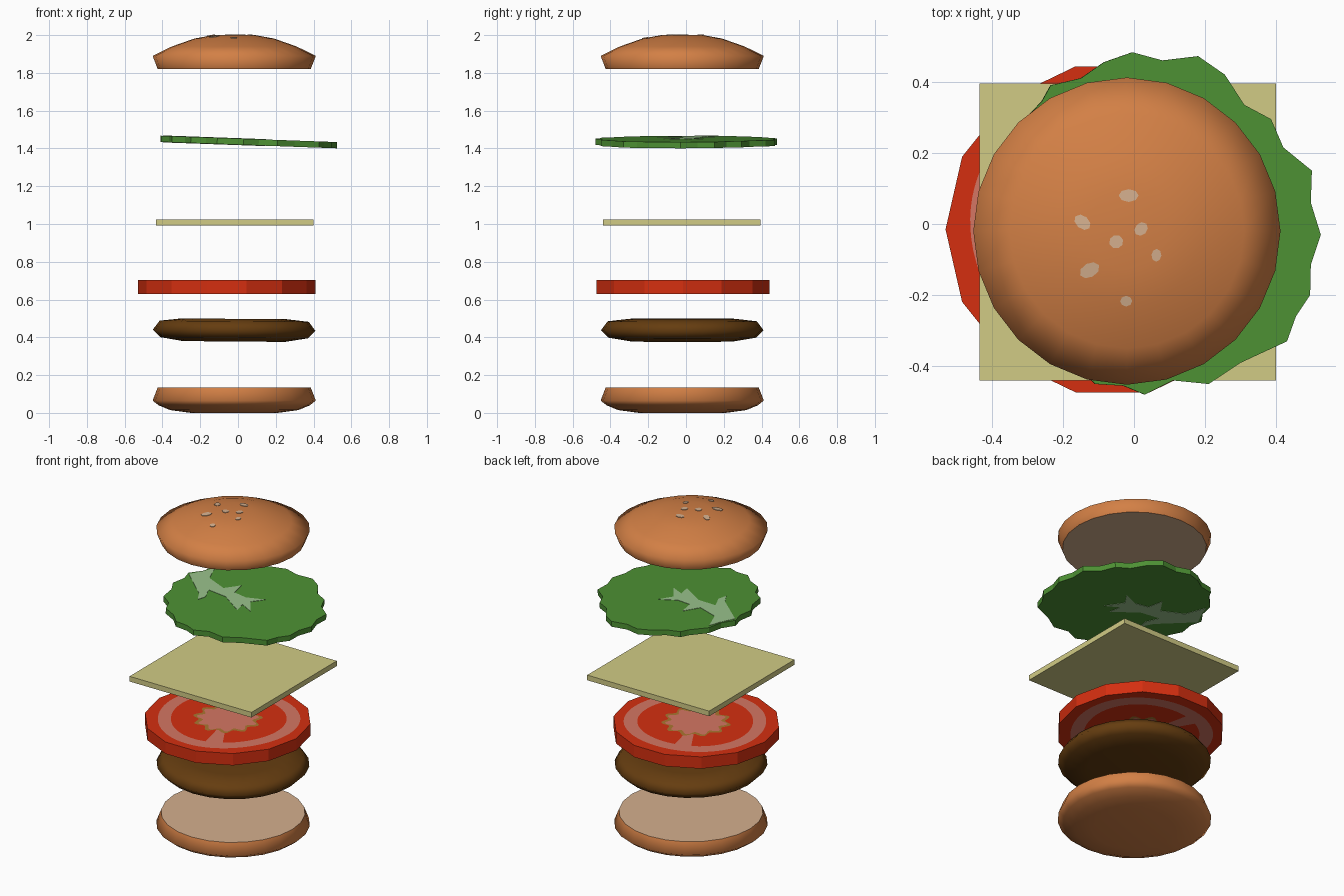
import bpy, bmesh, math
from mathutils import Matrix, Vector

if "Cube" in bpy.data.objects:
    bpy.data.objects.remove(bpy.data.objects["Cube"])


def material(name, r, g, b):
    m = bpy.data.materials.new(name)
    m.diffuse_color = (r, g, b, 1)
    m.use_nodes = True
    m.node_tree.nodes["Principled BSDF"].inputs["Base Color"].default_value = m.diffuse_color
    return m


CRUST = material("bun crust", 0.65, 0.215, 0.06)
CRUMB = material("bun crumb", 0.66, 0.43, 0.27)
MEAT = material("grilled meat", 0.13, 0.046, 0.005)
RED = material("tomato red", 0.66, 0.028, 0.005)
PINK = material("tomato flesh", 0.66, 0.18, 0.125)
SEED = material("tomato seed gold", 0.40, 0.18, 0.03)
CHEESE = material("cheese yellow", 0.64, 0.60, 0.235)
GREEN = material("leaf green", 0.075, 0.285, 0.034)
VEIN = material("leaf vein", 0.32, 0.54, 0.26)


def finish(bm, name, mats, loc=(0, 0, 0), tilt=0.0):
    bmesh.ops.recalc_face_normals(bm, faces=bm.faces[:])
    me = bpy.data.meshes.new(name)
    bm.to_mesh(me)
    bm.free()
    for m in mats:
        me.materials.append(m)
    ob = bpy.data.objects.new(name, me)
    bpy.context.collection.objects.link(ob)
    ob.matrix_world = Matrix.Translation(loc) @ Matrix.Rotation(tilt, 4, 'Y')
    return ob


def ring(bm, r, z, n):
    return [bm.verts.new((r * math.cos(2 * math.pi * i / n),
                          r * math.sin(2 * math.pi * i / n), z)) for i in range(n)]


def bridge(bm, a, b):
    n = len(a)
    return [bm.faces.new((a[i], a[(i + 1) % n], b[(i + 1) % n], b[i])) for i in range(n)]


def lathe(name, profile, mats, crumb_cap=None, n=24, loc=(-0.02, -0.02, 0), tilt=0.0):
    """Smooth turned body with flat caps; crumb_cap picks the cut face."""
    bm = bmesh.new()
    rings = [ring(bm, r, z, n) for r, z in profile]
    for a, b in zip(rings, rings[1:]):
        bridge(bm, a, b)
    caps = [bm.faces.new(rings[0]), bm.faces.new(rings[-1])]
    for f in bm.faces:
        f.smooth = True
    if crumb_cap is not None:
        cap = caps[crumb_cap]
        cap.material_index = 1
        for e in cap.edges:
            e.smooth = False
    return finish(bm, name, mats, loc, tilt)


def prism(name, outline, z0, z1, mat, loc=(0, 0, 0), tilt=0.0):
    bm = bmesh.new()
    low = [bm.verts.new((x, y, z0)) for x, y in outline]
    high = [bm.verts.new((x, y, z1)) for x, y in outline]
    bridge(bm, low, high)
    bm.faces.new(low)
    bm.faces.new(high)
    return finish(bm, name, [mat], loc, tilt)


# Buns and patty
lathe("bottom_bun", [(0.23, 0), (0.34, 0.015), (0.40, 0.040), (0.432, 0.065), (0.405, 0.135)],
      [CRUST, CRUMB], crumb_cap=1)
lathe("patty", [(0.27, 0.378), (0.39, 0.398), (0.43, 0.438), (0.395, 0.485), (0.28, 0.498)],
      [MEAT], tilt=0.008, loc=(-0.024, -0.02, 0))
DOME = [(0.11, 2.0), (0.21, 1.982), (0.33, 1.94), (0.432, 1.89), (0.405, 1.82)]
lathe("top_bun", DOME, [CRUST, CRUMB], crumb_cap=1)


def dome_height(x, y):
    r = math.hypot(x + 0.02, y + 0.02)
    for (r0, z0), (r1, z1) in zip(DOME, DOME[1:]):
        if r0 <= r <= r1:
            return z0 + (z1 - z0) * (r - r0) / (r1 - r0)
    return 2.0


# Sesame flecks lying on the dome: x, y, half length, half width, turn
flecks = [(-0.015, 0.08, 0.028, 0.018, 0), (-0.145, 0.005, 0.026, 0.018, -0.7),
          (-0.05, -0.05, 0.02, 0.019, 0.3), (0.02, -0.014, 0.021, 0.017, 0.8),
          (0.063, -0.088, 0.018, 0.014, 1.5), (-0.125, -0.13, 0.03, 0.02, 0.5),
          (-0.022, -0.217, 0.017, 0.015, 0)]
bm = bmesh.new()
for x, y, a, b, turn in flecks:
    rim = []
    for i in range(8):
        t = 2 * math.pi * i / 8
        p = Matrix.Rotation(turn, 2) @ Vector((a * math.cos(t), b * math.sin(t)))
        rim.append((x + p.x, y + p.y))
    low = [bm.verts.new((u, v, dome_height(u, v) - 0.003)) for u, v in rim]
    high = [bm.verts.new((u, v, dome_height(u, v) + 0.003)) for u, v in rim]
    bridge(bm, low, high)
    bm.faces.new(low)
    bm.faces.new(high)
finish(bm, "sesame_flecks", [CRUMB])

# Tomato: 14-sided slice whose two cut faces are ringed polar grids
SIDES, SUB = 14, 6
N = SIDES * SUB


def tomato_ring(bm, k, z):
    verts = []
    for i in range(N):
        t = 2 * math.pi * i / N
        if k == 4:    # straight-sided outer rim
            half = math.pi / SIDES
            r = 0.47 * math.cos(half) / math.cos(t % (2 * half) - half)
        else:
            r = (0.158, 0.18, 0.325, 0.40)[k]
            r *= 1 + (0.12 * math.sin(11 * t) if k == 0 else
                      0.10 * math.sin(11 * t + 0.5) if k == 1 else 0.02 * math.sin(3 * t))
        verts.append(bm.verts.new((r * math.cos(t), r * math.sin(t), z)))
    return verts


bm = bmesh.new()
rims = []
for z in (0.63, 0.703):
    rings = [tomato_ring(bm, k, z) for k in range(5)]
    bm.faces.new(rings[0]).material_index = 1
    for k in range(4):
        for i, f in enumerate(bridge(bm, rings[k], rings[k + 1])):
            deg = (360 * (i + 0.5) / N + 67) % 180      # two spokes split the chambers
            spoke = min(deg, 180 - deg) < 9
            f.material_index = (2, 1 if spoke else 0, 1, 0)[k]
    rims.append(rings[4])
bridge(bm, *rims)
finish(bm, "tomato_slice", [RED, PINK, SEED], (-0.06, -0.015, 0))

# Cheese
prism("cheese_slice", [(-0.435, -0.44), (0.40, -0.44), (0.40, 0.395), (-0.435, 0.395)],
      0.993, 1.025, CHEESE)

# Lettuce: wavy-edged leaf, slightly tilted
leaf = [(-0.26, 0.345), (-0.235, 0.39), (-0.15, 0.41), (-0.085, 0.455), (-0.005, 0.483),
        (0.08, 0.46), (0.18, 0.472), (0.255, 0.42), (0.31, 0.335), (0.385, 0.295),
        (0.42, 0.215), (0.50, 0.15), (0.497, 0.06), (0.525, -0.03), (0.497, -0.115),
        (0.495, -0.20), (0.455, -0.26), (0.43, -0.33), (0.30, -0.39), (0.21, -0.45),
        (0.11, -0.44), (0.03, -0.48), (-0.03, -0.455), (-0.11, -0.45), (-0.17, -0.39),
        (-0.25, -0.35), (-0.28, -0.28), (-0.35, -0.23), (-0.365, -0.13), (-0.405, -0.06),
        (-0.39, 0.03), (-0.41, 0.10), (-0.36, 0.17), (-0.34, 0.26)]
CX, TILT = 0.058, 0.036
leaf = [(x - CX, y) for x, y in leaf]
prism("lettuce_leaf", leaf, -0.0165, 0.0165, GREEN, (CX, 0, 1.434), TILT)

# Pale branching vein on both sides of the leaf
vein = [(-0.455, 0.085), (-0.354, -0.005), (-0.27, -0.08), (-0.23, -0.15), (-0.216, -0.093),
        (-0.253, -0.011), (-0.128, -0.022), (0.02, -0.12), (0.004, -0.045), (0.089, -0.088),
        (0.018, 0.012), (0.07, 0.087), (-0.033, 0.04), (-0.12, 0.053), (-0.14, 0.15),
        (-0.20, 0.06), (-0.335, 0.115), (-0.385, 0.24), (-0.41, 0.17)]
for side, z in (("top", 0.0165), ("under", -0.0165)):
    prism("lettuce_vein_" + side, vein, z - 0.002, z + 0.002, VEIN, (CX, 0, 1.434), TILT)
